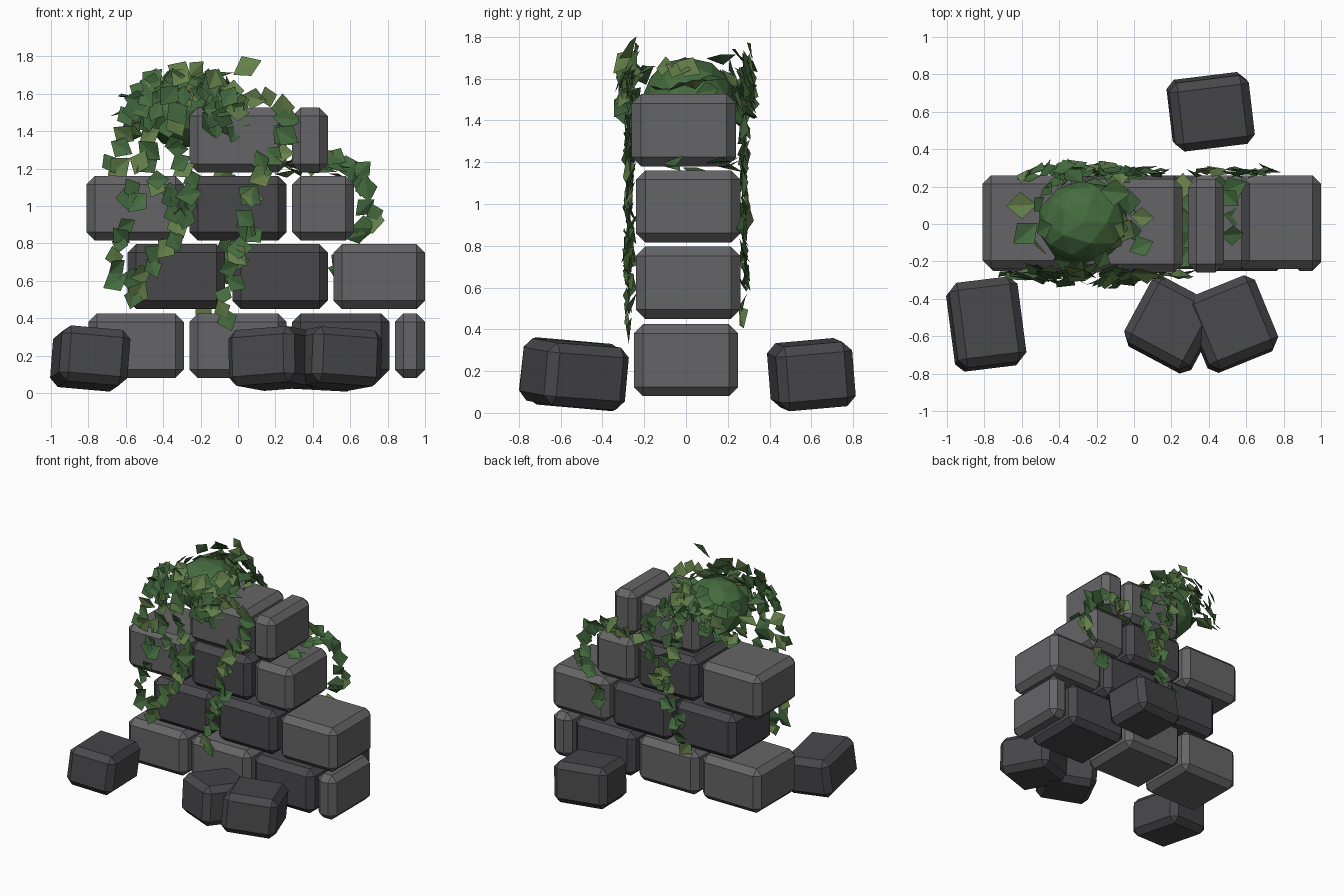
import bpy, bmesh, math, random
from mathutils import Vector, Matrix, Euler

if "Cube" in bpy.data.objects:
    bpy.data.objects.remove(bpy.data.objects["Cube"])

random.seed(7)


def material(name, rgb):
    m = bpy.data.materials.new(name)
    m.diffuse_color = (*rgb, 1)
    m.use_nodes = True
    m.node_tree.nodes["Principled BSDF"].inputs["Base Color"].default_value = m.diffuse_color
    return m


LIGHT = material("light_stone", (0.13, 0.13, 0.135))
DARK = material("dark_stone", (0.065, 0.065, 0.07))
GREENS = [material("leaf_green", (0.06, 0.15, 0.05)),
          material("leaf_deep", (0.045, 0.115, 0.04)),
          material("leaf_pale", (0.13, 0.22, 0.07))]


def finish(name, bm, mats):
    me = bpy.data.meshes.new(name)
    bm.to_mesh(me)
    bm.free()
    for m in mats:
        me.materials.append(m)
    ob = bpy.data.objects.new(name, me)
    bpy.context.collection.objects.link(ob)
    return ob


def stone(name, centre, size, mat, rot=(0, 0, 0), bevel=0.045):
    bm = bmesh.new()
    bmesh.ops.create_cube(bm, size=1)
    bmesh.ops.scale(bm, vec=size, verts=bm.verts)
    bmesh.ops.bevel(bm, geom=bm.edges[:], offset=bevel, segments=1,
                    profile=0.5, affect='EDGES')
    ob = finish(name, bm, [mat])
    ob.location = centre
    ob.rotation_euler = [math.radians(a) for a in rot]


# Wall courses: bottom z, y centre, then (x start, x end, material)
courses = [
    (0.08, 0.00, [(-0.80, -0.29, LIGHT), (-0.26, 0.26, LIGHT), (0.29, 0.81, DARK), (0.84, 1.0, LIGHT)]),
    (0.45, 0.01, [(-0.59, -0.07, DARK), (-0.03, 0.48, DARK), (0.51, 1.0, LIGHT)]),
    (0.815, 0.01, [(-0.81, -0.29, LIGHT), (-0.26, 0.26, DARK), (0.29, 0.62, LIGHT)]),
    (1.18, -0.01, [(-0.26, 0.26, LIGHT), (0.29, 0.48, LIGHT)]),
]
for r, (z, y, row) in enumerate(courses):
    for i, (x0, x1, mat) in enumerate(row):
        stone(f"wall_block_{r}_{i}", ((x0 + x1) / 2, y, z + 0.173),
              (x1 - x0, 0.50, 0.346), mat)

# Fallen rubble
for i, (c, s, rot) in enumerate([
        ((-0.79, -0.535, 0.185), (0.37, 0.46, 0.30), (-5, 5, 7)),
        ((0.20, -0.54, 0.185), (0.40, 0.40, 0.30), (-5, -4, -28)),
        ((0.52, -0.535, 0.185), (0.40, 0.42, 0.30), (-4, 4, 22)),
        ((0.41, 0.60, 0.183), (0.43, 0.37, 0.31), (5, 3, 7))]):
    stone(f"rubble_{i}", c, s, DARK, rot)

# Foliage mound on the broken top
bm = bmesh.new()
bmesh.ops.create_icosphere(bm, subdivisions=2, radius=1)
for v in bm.verts:
    v.co *= random.uniform(0.94, 1.04)
bmesh.ops.scale(bm, vec=(0.25, 0.23, 0.20), verts=bm.verts)
finish("foliage_mound", bm, [GREENS[0]]).location = (-0.27, 0.01, 1.51)


def leaf(bm, pos, normal, size=None):
    # folded four-sided leaf facing along its normal
    s = size or random.uniform(0.055, 0.08)
    rot = Vector(normal).to_track_quat('Z', 'Y').to_matrix().to_4x4()
    rot = rot @ Euler((random.uniform(-.4, .4), random.uniform(-.4, .4),
                       random.uniform(0, 6.28))).to_matrix().to_4x4()
    m = Matrix.Translation(pos) @ rot
    a, b, c, d = [bm.verts.new(m @ Vector(p)) for p in
                  ((0, -s, 0), (s * .85, 0, s * .2), (0, s, 0), (-s * .85, 0, s * .2))]
    idx = random.choices((0, 1, 2), (5, 3, 2))[0]
    for f in (bm.faces.new((a, b, c)), bm.faces.new((a, c, d))):
        f.material_index = idx


def strand(name, pts, normal, spacing=0.07, spread=0.035):
    # leaves scattered along a hanging polyline
    bm = bmesh.new()
    pts = [Vector(p) for p in pts]
    for p, q in zip(pts, pts[1:]):
        n = max(1, round((q - p).length / spacing))
        for k in range(n):
            j = Vector((random.uniform(-spread, spread), random.uniform(-.012, .012),
                        random.uniform(-spread, spread)))
            leaf(bm, p.lerp(q, (k + .5) / n) + j, normal)
    finish(name, bm, GREENS)


# Hanging vines on the front
F, B, U = (0, -1, 0), (0, 1, 0.05), (0, 0, 1)
yf, yb = -0.265, 0.275


def path(y, *xz):
    return [(x, y, z) for x, z in xz]


strand("front_vine_left", path(yf, (-0.55, 1.62), (-0.63, 1.42), (-0.66, 1.22), (-0.54, 1.02),
                               (-0.60, 0.84), (-0.66, 0.64), (-0.53, 0.52)), F)
strand("front_vine_middle", path(yf, (-0.48, 1.5), (-0.52, 1.22), (-0.34, 1.05), (-0.30, 0.90),
                                 (-0.42, 0.78), (-0.52, 0.54)), F, 0.06)
strand("front_vine_short", path(yf, (-0.35, 1.55), (-0.34, 1.28), (-0.24, 1.12), (-0.28, 0.94)), F, 0.06)
strand("front_vine_right", path(yf, (0.0, 1.6), (0.20, 1.54), (0.28, 1.38), (0.13, 1.2), (0.03, 1.0),
                                (0.07, 0.88), (-0.02, 0.72), (-0.05, 0.55), (-0.08, 0.37)), F, 0.06)
# Hanging vines on the back
strand("back_vine_middle", path(yb, (-0.25, 1.55), (-0.12, 1.3), (-0.02, 1.1), (0.02, 0.9),
                                (-0.12, 0.72), (-0.16, 0.48)), B, 0.05, 0.05)
strand("back_vine_left", path(yb, (-0.1, 1.55), (0.1, 1.4), (0.16, 1.2), (0.02, 0.98)), B)
strand("back_vine_right", path(yb, (0.30, 1.22), (0.50, 1.24), (0.64, 1.2), (0.70, 1.05),
                               (0.72, 0.93), (0.62, 0.84), (0.54, 0.65)), B, 0.055)
# Creepers over the stepped tops
strand("ledge_creeper", [(0.38, 0.2, 1.19), (0.55, 0.2, 1.19), (0.51, -0.1, 1.19)], U, 0.1)
strand("crest_creeper", [(-0.05, 0.15, 1.57), (0.05, 0.08, 1.56), (0.0, -0.15, 1.57)], U, 0.09)
strand("gap_creeper", [(0.275, 0.25, 1.2), (0.275, -0.22, 1.2)], U, 0.1)

# Leaf clusters around the mound, front, back and crown
bm = bmesh.new()
for side in (-1, 1):
    for i in range(46):
        a = random.uniform(-0.25, math.pi + 0.25)
        r = random.uniform(0.35, 1.1)
        pos = (-0.27 + 0.29 * r * math.cos(a), side * random.uniform(0.24, 0.31) ,
               1.45 + 0.27 * r * math.sin(a))
        leaf(bm, pos, (0.5 * math.cos(a), side, 0.35))
for i in range(16):
    a = i * 2.4
    d = Vector((math.cos(a), math.sin(a), random.uniform(0.1, 0.9))).normalized()
    leaf(bm, (-0.27 + 0.28 * d.x, 0.01 + 0.27 * d.y, 1.51 + 0.22 * d.z), d)
for x, y, z in ((0.05, yf, 1.74), (-0.58, -0.05, 1.58), (-0.6, 0.1, 1.5), (-0.1, 0.17, 1.69)):
    leaf(bm, (x, y, z), (0, -0.6, 0.6) if y < -0.2 else (-0.4, 0.1, 1), 0.085)
finish("mound_leaves", bm, GREENS)
